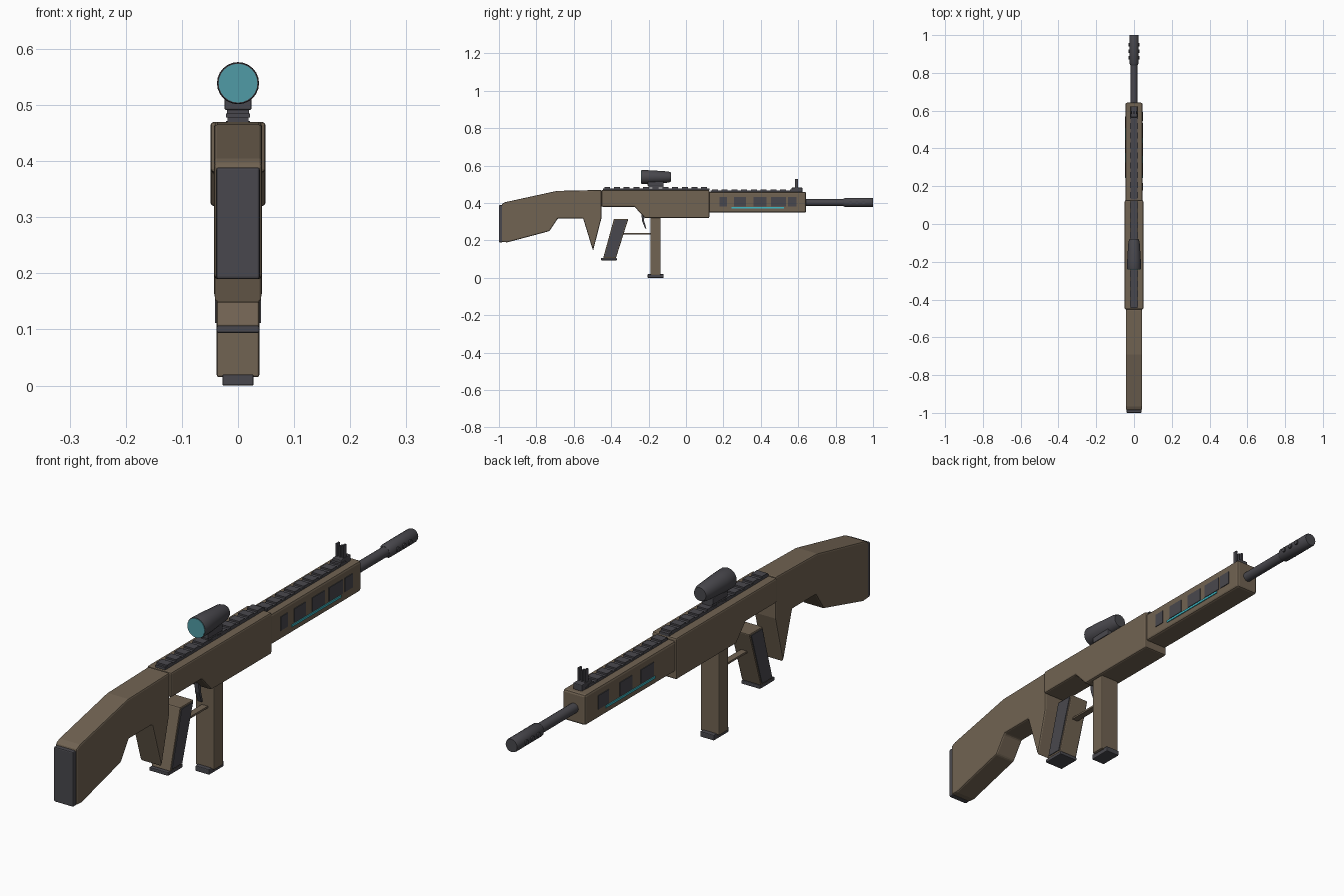
import bpy, bmesh, math
from mathutils import Matrix

if "Cube" in bpy.data.objects:
    bpy.data.objects.remove(bpy.data.objects["Cube"])


def material(name, rgb):
    m = bpy.data.materials.new(name)
    m.diffuse_color = (*rgb, 1)
    m.use_nodes = True
    m.node_tree.nodes["Principled BSDF"].inputs["Base Color"].default_value = m.diffuse_color
    return m


TAN = material("tan_polymer", (0.165, 0.125, 0.085))
DARK = material("dark_metal", (0.066, 0.064, 0.074))
LENS = material("lens_teal", (0.08, 0.33, 0.38))
GLOW = material("glow_cyan", (0.05, 0.5, 0.58))


def finish(bm, name, mat, bevel=0, smooth=False):
    bmesh.ops.recalc_face_normals(bm, faces=bm.faces)
    me = bpy.data.meshes.new(name)
    bm.to_mesh(me)
    bm.free()
    ob = bpy.data.objects.new(name, me)
    bpy.context.collection.objects.link(ob)
    me.materials.append(mat)
    if bevel:
        mod = ob.modifiers.new("bevel", "BEVEL")
        mod.width = bevel
        mod.segments = 2
        mod.limit_method = "ANGLE"
        mod.angle_limit = math.radians(40)
    if smooth:
        bpy.context.view_layer.objects.active = ob
        ob.select_set(True)
        bpy.ops.object.shade_smooth_by_angle(angle=math.radians(35))
        ob.select_set(False)
    return ob


def profile(name, pts, x0, x1, mat, bevel=0):
    """Side outline in (y, z), extruded across x."""
    bm = bmesh.new()
    face = bm.faces.new([bm.verts.new((x0, y, z)) for y, z in pts])
    ext = bmesh.ops.extrude_face_region(bm, geom=[face])
    verts = [g for g in ext["geom"] if isinstance(g, bmesh.types.BMVert)]
    bmesh.ops.translate(bm, verts=verts, vec=(x1 - x0, 0, 0))
    return finish(bm, name, mat, bevel)


def box(name, x, y, z, mat, bevel=0):
    pts = [(y[0], z[0]), (y[1], z[0]), (y[1], z[1]), (y[0], z[1])]
    return profile(name, pts, x[0], x[1], mat, bevel)


def tube(name, rings, z, mat, sides=20):
    """Lathe along y from (y, radius) rings."""
    bm = bmesh.new()
    loops = []
    for y, r in rings:
        loops.append([bm.verts.new((r * math.cos(a), y, z + r * math.sin(a)))
                      for a in (2 * math.pi * i / sides for i in range(sides))])
    for a, b in zip(loops, loops[1:]):
        for i in range(sides):
            j = (i + 1) % sides
            bm.faces.new((a[i], a[j], b[j], b[i]))
    bm.faces.new(loops[0])
    bm.faces.new(loops[-1])
    return finish(bm, name, mat, smooth=True)


# Stock with rear pad and lower spur
profile("stock", [(-0.985, 0.192), (-0.955, 0.19), (-0.73, 0.25), (-0.685, 0.318),
                  (-0.55, 0.318), (-0.497, 0.145), (-0.452, 0.32), (-0.452, 0.47),
                  (-0.69, 0.465), (-0.965, 0.405), (-0.985, 0.395)],
        -0.043, 0.043, TAN, 0.006)
box("butt_pad", (-0.039, 0.039), (-1.0, -0.98), (0.19, 0.389), DARK, 0.004)

# Receiver and handguard
profile("receiver", [(-0.452, 0.38), (-0.275, 0.38), (-0.22, 0.32), (0.125, 0.32),
                     (0.125, 0.47), (-0.452, 0.47)], -0.049, 0.049, TAN, 0.006)
box("handguard", (-0.045, 0.045), (0.12, 0.642), (0.349, 0.46), TAN, 0.008)

# Top rails with cross slats
for part, y0, y1, z, count in (("receiver", -0.445, 0.125, 0.468, 11),
                               ("handguard", 0.13, 0.6, 0.455, 9)):
    box(part + "_rail", (-0.019, 0.019), (y0, y1), (z, z + 0.011), DARK)
    pitch = (y1 - y0) / count
    for i in range(count):
        y = y0 + pitch * i
        box(f"{part}_rail_slat", (-0.021, 0.021), (y + 0.008, y + pitch - 0.012),
            (z + 0.010, z + 0.017), DARK)

# Handguard vents and light strips
vents = {1: ((0.178, 0.218), (0.257, 0.322), (0.36, 0.43), (0.455, 0.535), (0.545, 0.592)),
         -1: ((0.25, 0.325), (0.375, 0.445), (0.508, 0.568))}
for s in (1, -1):
    for y in vents[s]:
        box("vent", (s * 0.044, s * 0.0475), y, (0.382, 0.432), DARK)
    box("light_strip", (s * 0.044, s * 0.0485), (0.243, 0.525), (0.371, 0.379), GLOW)

# Barrel and muzzle brake with side ports
tube("barrel", [(0.63, 0.018), (0.85, 0.018)], 0.403, DARK, 16)
tube("muzzle_brake", [(0.84, 0.019), (0.85, 0.025), (0.995, 0.025), (1.0, 0.023)], 0.403, DARK, 16)
for y in (0.88, 0.915, 0.95):
    bm = bmesh.new()
    bmesh.ops.create_cone(bm, cap_ends=True, segments=10, radius1=0.009, radius2=0.009,
                          depth=0.058, matrix=Matrix.Translation((0, y, 0.403))
                          @ Matrix.Rotation(math.pi / 2, 4, "Y"))
    finish(bm, "muzzle_port", DARK, smooth=True)

# Front sight
box("front_sight_base", (-0.018, 0.018), (0.565, 0.622), (0.458, 0.482), DARK, 0.003)
for x in (-0.013, 0, 0.013):
    box("front_sight_post", (x - 0.003, x + 0.003), (0.582, 0.598),
        (0.475, 0.528 if x else 0.522), DARK)

# Optic on its mount
box("optic_clamp", (-0.02, 0.02), (-0.2, -0.12), (0.482, 0.494), DARK)
box("optic_mount", (-0.024, 0.024), (-0.205, -0.12), (0.491, 0.515), DARK, 0.003)
tube("optic_body", [(-0.239, 0.036), (-0.235, 0.0375), (-0.19, 0.036), (-0.095, 0.030),
                    (-0.08, 0.024)], 0.539, DARK, 24)
tube("optic_lens", [(-0.241, 0.0345), (-0.236, 0.0345)], 0.539, LENS, 24)

# Pistol grip with dark side plates
profile("grip", [(-0.443, 0.105), (-0.375, 0.105), (-0.308, 0.316), (-0.385, 0.316)],
        -0.038, 0.038, TAN, 0.004)
for s in (1, -1):
    profile("grip_plate", [(-0.436, 0.112), (-0.378, 0.112), (-0.316, 0.31), (-0.38, 0.31)],
            s * 0.037, s * 0.041, DARK)
box("grip_base", (-0.038, 0.038), (-0.455, -0.37), (0.094, 0.107), DARK, 0.003)

# Trigger and guard
profile("trigger", [(-0.238, 0.34), (-0.222, 0.34), (-0.224, 0.305), (-0.212, 0.264),
                    (-0.219, 0.264), (-0.235, 0.305)], -0.008, 0.008, DARK)
box("trigger_guard", (-0.012, 0.012), (-0.335, -0.18), (0.233, 0.24), TAN)

# Magazine
box("magazine", (-0.038, 0.038), (-0.19, -0.136), (0.015, 0.33), TAN, 0.004)
box("magazine_base", (-0.028, 0.028), (-0.205, -0.12), (0.0, 0.02), DARK, 0.003)
